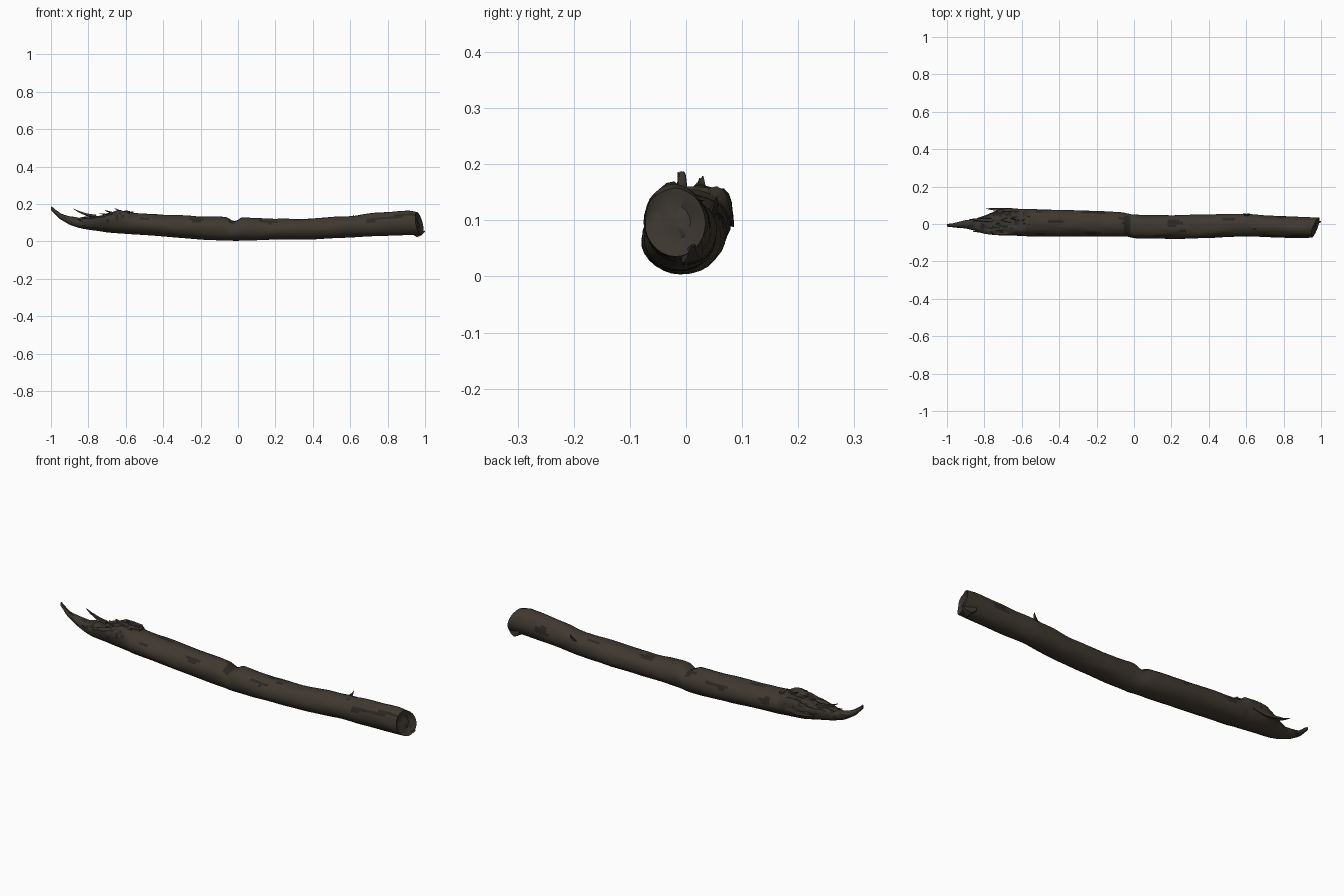
import bpy, bmesh, math
from mathutils import Vector, noise

if "Cube" in bpy.data.objects:
    bpy.data.objects.remove(bpy.data.objects["Cube"])


def material(name, rgb):
    m = bpy.data.materials.new(name)
    m.diffuse_color = (*rgb, 1)
    m.use_nodes = True
    m.node_tree.nodes["Principled BSDF"].inputs["Base Color"].default_value = m.diffuse_color
    return m


BARK = material("dark brown bark", (0.050, 0.040, 0.029))
CRACK = material("blackened crack", (0.024, 0.020, 0.016))
WOOD = material("broken wood", (0.043, 0.036, 0.028))

# Log outline stations: x, y min, y max, z min, z max
STATIONS = [
    (-1.0, -.013, .0, .168, .188), (-.96, -.02, .006, .125, .157),
    (-.90, -.024, .02, .088, .135), (-.85, -.035, .026, .073, .125),
    (-.80, -.052, .045, .063, .128), (-.74, -.06, .07, .055, .132),
    (-.70, -.062, .083, .049, .142), (-.64, -.062, .083, .044, .163),
    (-.57, -.065, .08, .038, .155), (-.45, -.067, .077, .031, .146),
    (-.2, -.066, .07, .011, .135), (-.06, -.067, .062, .004, .131),
    (-.03, -.068, .055, .003, .112), (-.01, -.074, .051, .003, .110),
    (.02, -.077, .049, .004, .131), (.2, -.08, .047, .009, .121),
    (.4, -.075, .052, .011, .125), (.6, -.065, .056, .022, .139),
    (.7, -.07, .046, .027, .147), (.85, -.075, .04, .032, .160),
    (.92, -.075, .036, .034, .162), (.965, -.073, .035, .036, .157),
]
SEG, RINGS = 28, 120


def station(x):
    for a, b in zip(STATIONS, STATIONS[1:]):
        if x <= b[0]:
            t = (x - a[0]) / (b[0] - a[0])
            return [p + (q - p) * t for p, q in zip(a[1:], b[1:])]
    return STATIONS[-1][1:]


def section_point(x, i):
    y0, y1, z0, z1 = station(x)
    a = math.tau * i / SEG
    width, height = y1 - y0, z1 - z0
    broken = x < -.58
    full = max(height, .95 * width) if broken else height
    y = (y0 + y1) / 2 + width / 2 * math.cos(a)
    z = z0 + full / 2 * (1 + math.sin(a))
    # Knobbly bark, rougher on the upper side
    rough = .002 + .004 * max(0, math.sin(a))
    n = noise.noise(Vector((x * 9, y * 28, z * 28)))
    y += n * rough * math.cos(a)
    z += n * rough * math.sin(a)
    if broken:  # torn upper surface with lengthwise ridges
        tear = noise.noise(Vector((x * 18, y * 70, 4)))
        z = min(z, z1 + .014 * tear * min(1, width / .1))
    # Slanted far end, longest at the low back side
    k = max(0, (x - .90) / .065)
    x += k * max(-.015, min(.033, .012 + .35 * y - .22 * (z - .09)))
    return Vector((x, y, z))


def finish(bm, name, mats, angle=40):
    bmesh.ops.recalc_face_normals(bm, faces=bm.faces)
    me = bpy.data.meshes.new(name)
    bm.to_mesh(me)
    bm.free()
    ob = bpy.data.objects.new(name, me)
    bpy.context.collection.objects.link(ob)
    for m in mats:
        me.materials.append(m)
    bpy.ops.object.select_all(action='DESELECT')
    ob.select_set(True)
    bpy.context.view_layer.objects.active = ob
    bpy.ops.object.shade_smooth_by_angle(angle=math.radians(angle))
    return ob


# Log body
bm = bmesh.new()
rings = []
for r in range(RINGS + 1):
    x = -1 + 1.965 * r / RINGS
    rings.append([bm.verts.new(section_point(x, i)) for i in range(SEG)])

# Recessed, uneven sawn end
outer = [v.co.copy() for v in rings[-1]]
centre = sum(outer, Vector()) / SEG
for scale, depth in ((.84, .006), (.5, .014), (.2, .008)):
    ring = []
    for p in outer:
        q = centre.lerp(p, scale)
        q.x -= depth + .006 * noise.noise(q * 40)
        ring.append(bm.verts.new(q))
    rings.append(ring)
for a, b in zip(rings, rings[1:]):
    for i in range(SEG):
        j = (i + 1) % SEG
        bm.faces.new((a[i], a[j], b[j], b[i]))
bm.faces.new(rings[0])
bm.faces.new(rings[-1])
bm.normal_update()
for f in bm.faces:
    c = f.calc_center_median()
    top = c.z > .095
    if c.x > .945 and abs(f.normal.x) > .6:
        f.material_index = 2
    elif top and -.045 < c.x < -.015:
        f.material_index = 1
    elif c.x < -.6 and top:
        f.material_index = 1 if noise.noise(c * 45) > .22 else 2
    elif top and noise.noise(Vector((c.x * 7, c.y * 40, 9))) > .42:
        f.material_index = 1
finish(bm, "log", [BARK, CRACK, WOOD])


def splinter(name, base, tip, width, thick, mat=WOOD):
    """Tapered, slightly bent shard from base to tip."""
    bm = bmesh.new()
    base, tip = Vector(base), Vector(tip)
    d = (tip - base).normalized()
    side = d.cross(Vector((0, 0, 1))).normalized()
    up = side.cross(d)
    loops = []
    for t, s in ((0, 1), (.4, .85), (.75, .5), (1, .12)):
        c = base.lerp(tip, t) - up * thick * .5 * math.sin(math.pi * t)
        loops.append([bm.verts.new(c + side * width * s * u + up * thick * s * v)
                      for u, v in ((-.5, -.3), (.5, -.5), (.4, .4), (-.4, .5))])
    for a, b in zip(loops, loops[1:]):
        for i in range(4):
            j = (i + 1) % 4
            bm.faces.new((a[i], a[j], b[j], b[i]))
    bm.faces.new(loops[0])
    bm.faces.new(loops[-1])
    finish(bm, name, [mat], 30)


# Torn shards at the broken end
splinter("upright_splinter", (-.76, .02, .135), (-.88, .025, .175), .022, .016)
splinter("back_splinter", (-.62, .07, .115), (-.79, .082, .115), .026, .03, BARK)
splinter("hump_splinter", (-.56, .02, .148), (-.71, .022, .166), .05, .026, BARK)
splinter("upper_splinter", (-.60, -.01, .15), (-.74, .0, .150), .04, .02)
splinter("crest_splinter", (-.58, .025, .155), (-.66, .03, .178), .022, .016)
splinter("front_splinter", (-.7, -.045, .11), (-.86, -.04, .118), .022, .022, BARK)
splinter("middle_splinter", (-.72, .0, .125), (-.93, .005, .13), .03, .02)
splinter("tip_splinter", (-.92, -.005, .13), (-.995, -.014, .186), .014, .012)

# Small twig stub on the back, and the torn lip at the far end
splinter("twig_stub", (.59, .04, .105), (.62, .055, .142), .016, .014, CRACK)
splinter("end_lip", (.93, .01, .060), (1.0, .012, .056), .04, .04)
